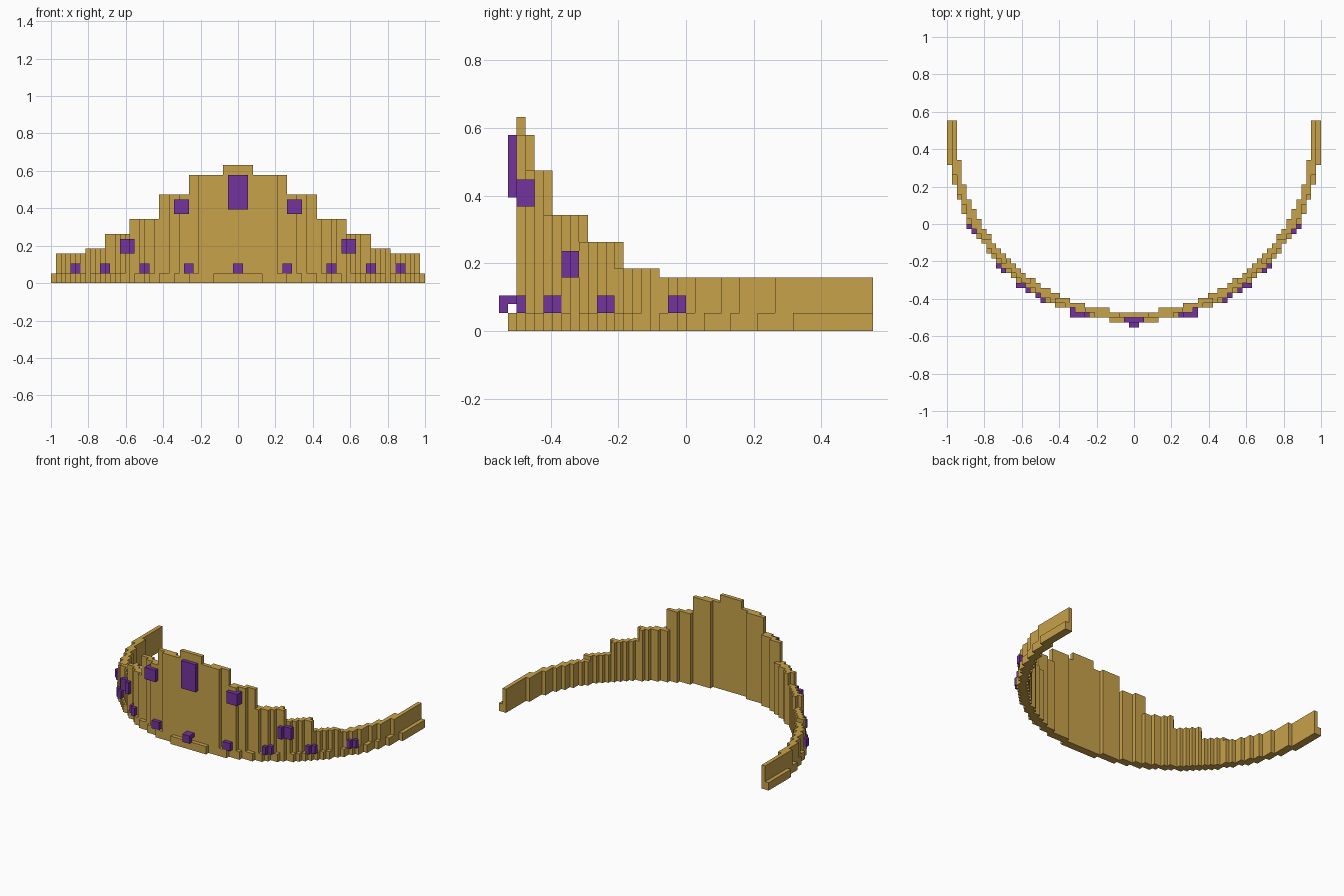
import bpy, bmesh, math
from mathutils import Vector

if "Cube" in bpy.data.objects:
    bpy.data.objects.remove(bpy.data.objects["Cube"])

V = 2 / 76          # size of one block
CY = 18.01          # centre of the arc in block units


def material(name, rgb):
    m = bpy.data.materials.new(name)
    m.diffuse_color = (*rgb, 1)
    m.use_nodes = True
    m.node_tree.nodes["Principled BSDF"].inputs["Base Color"].default_value = m.diffuse_color
    return m


gold = material("gold", (0.58, 0.36, 0.07))
purple = material("purple gem", (0.17, 0.033, 0.34))


def polar(i, j):
    """Radius and angle from the front of the block in column i, row j."""
    x, y = abs(i + 0.5), CY - (j + 0.5)
    return math.hypot(x, y), math.degrees(math.atan2(x, y))


def build(name, cells, mat):
    """Turn a set of block cells into one mesh made of its outer faces."""
    bm = bmesh.new()
    verts = {}
    for c in cells:
        for axis in range(3):
            for side in (0, 1):
                n = list(c)
                n[axis] += 2 * side - 1
                if tuple(n) in cells:
                    continue
                ring = [(0, 0), (1, 0), (1, 1), (0, 1)]
                if not side:
                    ring.reverse()
                face = []
                for u, w in ring:
                    p = list(c)
                    p[axis] += side
                    p[(axis + 1) % 3] += u
                    p[(axis + 2) % 3] += w
                    p = tuple(p)
                    if p not in verts:
                        verts[p] = bm.verts.new(Vector(p) * V)
                    face.append(verts[p])
                bm.faces.new(face)
    # merge the block faces into large flat panels
    bmesh.ops.dissolve_limit(bm, angle_limit=0.01, verts=bm.verts[:], edges=bm.edges[:])
    me = bpy.data.meshes.new(name)
    bm.to_mesh(me)
    bm.free()
    me.materials.append(mat)
    ob = bpy.data.objects.new(name, me)
    bpy.context.collection.objects.link(ob)


# stepped height of the crown wall by angle from the front
STEPS = [(5, 24), (15, 22), (25, 18), (35.5, 13), (45.05, 10), (55, 7), (180, 6)]

band, wall = set(), set()
for i in range(-38, 38):
    for j in range(-21, 21):
        r, a = polar(i, j)
        if 35.9 <= r <= 37.906:
            band |= {(i, j, k) for k in range(2)}
        if 35.9 <= r <= (37.5 if 40 < a < 50 else 37.42):
            top = next(h for limit, h in STEPS if a <= limit)
            wall |= {(i, j, k) for k in range(2, top)}
build("base_band", band, gold)
build("crown_wall", wall, gold)


def gem(name, xs, ys, zs):
    """Gem blocks lying just outside the wall, on both sides."""
    for label, flip in (("right", False), ("left", True)):
        cells = set()
        for i in range(*xs):
            for j in range(*ys):
                if 37.42 < polar(i, j)[0] < 38.65 and (i, j, zs[0]) not in wall:
                    cells |= {(-1 - i if flip else i, j, k) for k in range(*zs)}
        build(f"{name}_{label}", cells, purple)


# centre gems
build("large_centre_gem", {(i, -20, k) for i in range(-2, 2) for k in range(15, 22)}, purple)
build("small_centre_gem", {(i, -21, k) for i in (-1, 0) for k in (2, 3)}
      | {(i, -20, 3) for i in (-1, 0)}, purple)

# upper gems and lower row of small gems
gem("upper_gem_inner", (10, 13), (-19, -17), (14, 17))
gem("upper_gem_outer", (21, 24), (-14, -12), (6, 9))
gem("small_gem_1", (9, 11), (-19, -18), (2, 4))
gem("small_gem_2", (18, 20), (-16, -14), (2, 4))
gem("small_gem_3", (26, 28), (-10, -8), (2, 4))
gem("small_gem_4", (32, 34), (-2, 0), (2, 4))
